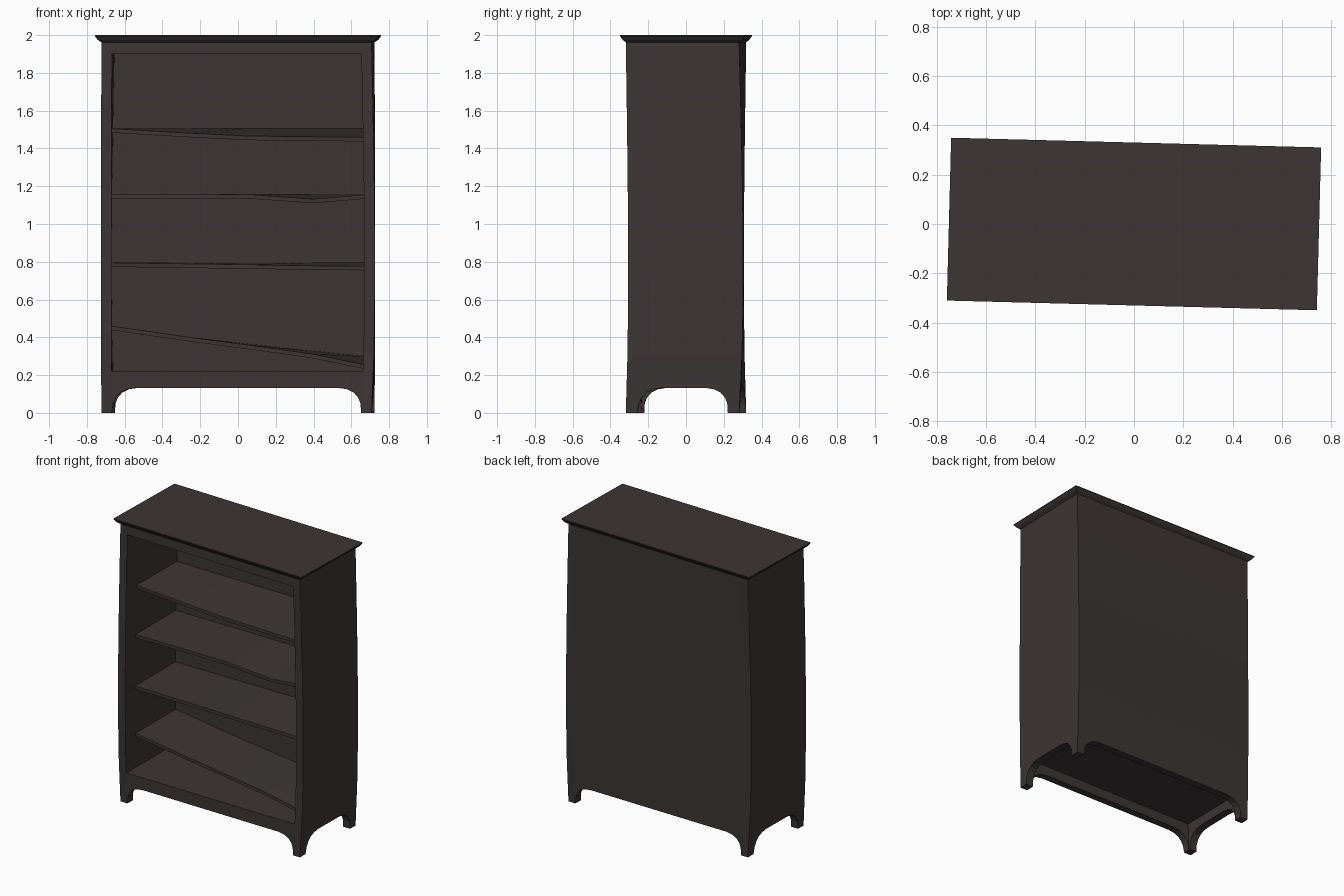
import bpy, bmesh, math
from mathutils import Vector

if "Cube" in bpy.data.objects:
    bpy.data.objects.remove(bpy.data.objects["Cube"])

wood = bpy.data.materials.new("dark_brown_wood")
wood.diffuse_color = (0.045, 0.036, 0.035, 1)
wood.use_nodes = True
wood.node_tree.nodes["Principled BSDF"].inputs["Base Color"].default_value = wood.diffuse_color

HX, HY, T = 0.715, 0.30, 0.055      # half width, half depth, board thickness
BODY_TOP = 1.962


def warp(v):
    """Old, slightly twisted and bulging furniture."""
    t = min(max(v.z / BODY_TOP, 0), 1)
    s = math.sin(math.pi * t ** 0.75)
    a = math.radians(-1.5 * (1 - 0.9 * s))
    x, y = v.x * (1 + 0.015 * s), v.y * (1 + 0.015 * s)
    return Vector((x * math.cos(a) - y * math.sin(a),
                   x * math.sin(a) + y * math.cos(a), v.z))


def finish(bm, name):
    # cut tall parts into bands so that they can bend
    for z in (0.3, 0.5, 0.7, 0.95, 1.2, 1.45, 1.7):
        bmesh.ops.bisect_plane(bm, geom=bm.verts[:] + bm.edges[:] + bm.faces[:],
                               plane_co=(0, 0, z), plane_no=(0, 0, 1))
    return to_object(bm, name)


def to_object(bm, name):
    bmesh.ops.recalc_face_normals(bm, faces=bm.faces)
    for v in bm.verts:
        v.co = warp(v.co)
    me = bpy.data.meshes.new(name)
    bm.to_mesh(me)
    bm.free()
    me.materials.append(wood)
    ob = bpy.data.objects.new(name, me)
    bpy.context.collection.objects.link(ob)
    return ob


def extrude(points, depth):
    bm = bmesh.new()
    f = bm.faces.new([bm.verts.new(p) for p in points])
    r = bmesh.ops.extrude_face_region(bm, geom=[f])
    for g in r["geom"]:
        if isinstance(g, bmesh.types.BMVert):
            g.co += Vector(depth)
    return bm


def arched_profile(half, foot, top):
    """Panel outline with two feet and an arched cut-out at the bottom."""
    arch = [(0, 0), (0.007, 0.05), (0.02, 0.08), (0.045, 0.108), (0.08, 0.125), (0.125, 0.132)]
    inner = half - foot
    left = [(-inner + a, z) for a, z in arch]
    right = [(inner - a, z) for a, z in reversed(arch)]
    ends = [(half, 0)] if foot > 0 else []
    start = [(-half, 0)] if foot > 0 else []
    return start + left + right + ends + [(half, top), (-half, top)]


def box(name, x0, x1, y0, y1, z0, z1):
    pts = [(x0, y0, z0), (x1, y0, z0), (x1, y1, z0), (x0, y1, z0)]
    return finish(extrude(pts, (0, 0, z1 - z0)), name)


# side panels with feet
for name, x, d in (("left_side", -HX, T), ("right_side", HX, -T)):
    finish(extrude([(x, u, z) for u, z in arched_profile(HY, 0.06, BODY_TOP)], (d, 0, 0)), name)

# front apron and full back panel, fitted between the sides
IX = HX - T
for name, y, d, top in (("front_apron", -HY, 0.05, 0.22), ("back_panel", HY, -0.05, BODY_TOP)):
    finish(extrude([(u, y, z) for u, z in arched_profile(IX, 0, top)], (0, d, 0)), name)

# cabinet floor and head board
box("cabinet_floor", -IX, IX, -0.25, 0.25, 0.20, 0.22)
box("head_board", -IX, IX, -HY, 0.25, 1.90, BODY_TOP)

# flared crown
bm = bmesh.new()
rings = []
for hx, hy, z in ((HX, HY, BODY_TOP), (0.735, 0.316, 1.975), (0.75, 0.33, 1.995), (0.75, 0.33, 2.0)):
    rings.append([bm.verts.new((sx * hx, sy * hy, z))
                  for sx, sy in ((-1, -1), (1, -1), (1, 1), (-1, 1))])
for a, b in zip(rings, rings[1:]):
    for i in range(4):
        j = (i + 1) % 4
        bm.faces.new((a[i], a[j], b[j], b[i]))
bm.faces.new(rings[0][::-1])
bm.faces.new(rings[-1])
to_object(bm, "crown")

# sagging shelves: x stations, top height of the front edge and of the back edge
XS = (-0.66, -0.25, 0.05, 0.39, 0.66)
SHELVES = {
    "shelf_1": ((1.505, 1.481, 1.466, 1.462, 1.459), (1.506,) * 5),
    "shelf_2": ((1.158, 1.158, 1.157, 1.132, 1.155), (1.16,) * 5),
    "shelf_3": ((0.795, 0.789, 0.785, 0.779, 0.777), (0.796,) * 5),
    "shelf_4": ((0.460, 0.400, 0.360, 0.312, 0.256), (0.461, 0.402, 0.366, 0.328, 0.299)),
}
for name, (front, back) in SHELVES.items():
    bm = bmesh.new()
    prev = None
    for x, zf, zb in zip(XS, front, back):
        sec = [bm.verts.new(p) for p in ((x, -0.19, zf), (x, 0.25, zb),
                                         (x, 0.25, zb - 0.022), (x, -0.19, zf - 0.022))]
        if prev:
            for i in range(4):
                j = (i + 1) % 4
                bm.faces.new((prev[i], prev[j], sec[j], sec[i]))
        else:
            bm.faces.new(sec)
        prev = sec
    bm.faces.new(prev[::-1])
    to_object(bm, name)
